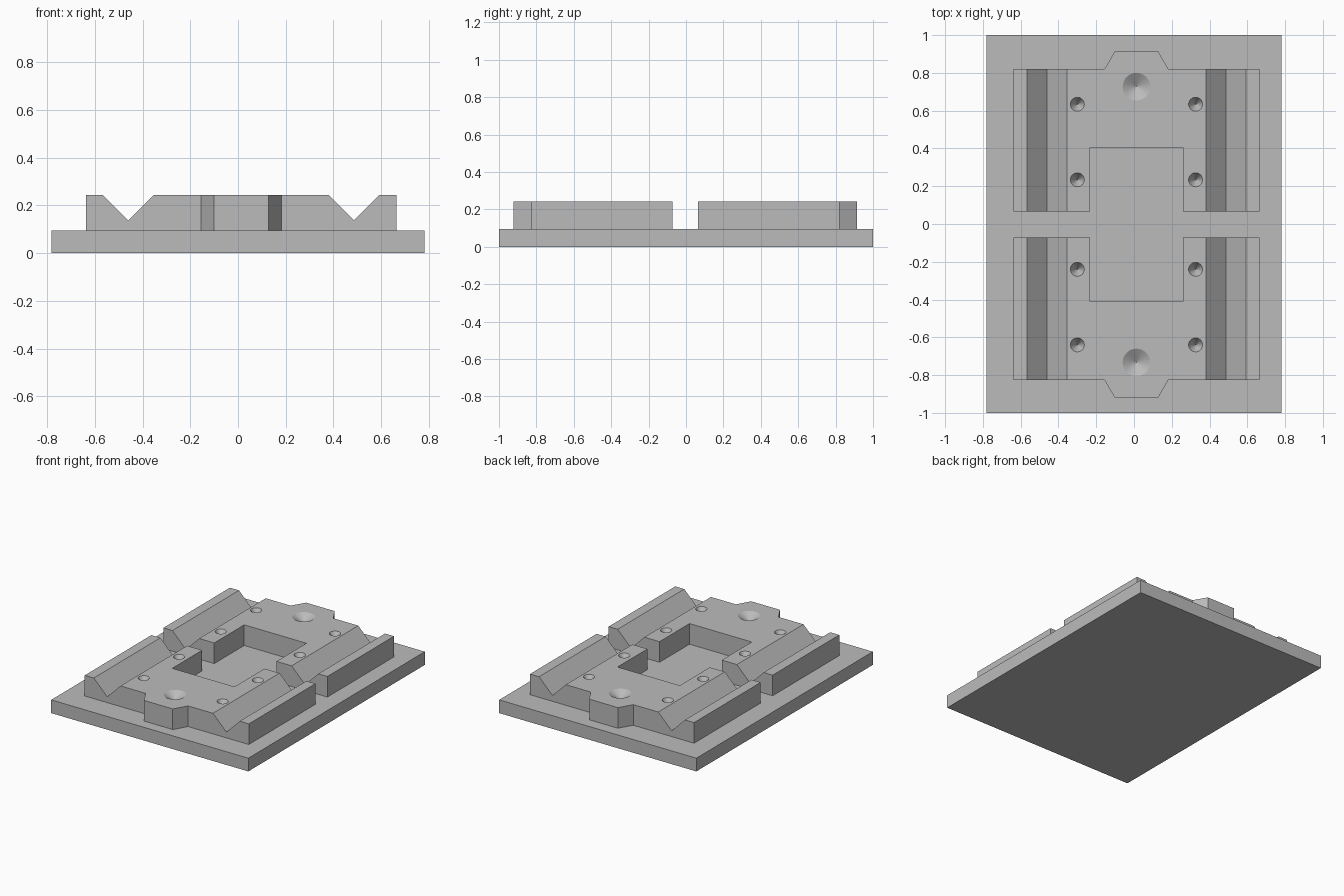
import bpy
import bmesh
from mathutils import Matrix, Vector

cube = bpy.data.objects.get("Cube")
if cube:
    bpy.data.objects.remove(cube, do_unlink=True)

BASE_TOP, TOP = 0.095, 0.243
CX = 0.013          # the raised blocks sit slightly off centre

gray = bpy.data.materials.new("plain gray")
gray.use_nodes = True
color = (0.5, 0.5, 0.5, 1)
gray.diffuse_color = color
gray.node_tree.nodes["Principled BSDF"].inputs["Base Color"].default_value = color


def make_object(name, bm):
    bmesh.ops.recalc_face_normals(bm, faces=bm.faces)
    mesh = bpy.data.meshes.new(name)
    bm.to_mesh(mesh)
    bm.free()
    mesh.materials.append(gray)
    obj = bpy.data.objects.new(name, mesh)
    bpy.context.collection.objects.link(obj)
    return obj


def prism(name, points, offset):
    """Extrude a closed outline along the offset."""
    bm = bmesh.new()
    face = bm.faces.new([bm.verts.new(p) for p in points])
    result = bmesh.ops.extrude_face_region(bm, geom=[face])
    verts = [v for v in result["geom"] if isinstance(v, bmesh.types.BMVert)]
    bmesh.ops.translate(bm, verts=verts, vec=Vector(offset))
    return make_object(name, bm)


def dimple(x, y, radius, depth):
    """Inverted cone that reaches a little above the block top."""
    bm = bmesh.new()
    lift = 0.02
    grow = radius * (depth + lift) / depth
    bmesh.ops.create_cone(bm, cap_ends=True, segments=32, radius1=0, radius2=grow,
                          depth=depth + lift,
                          matrix=Matrix.Translation((x, y, TOP + (lift - depth) / 2)))
    bmesh.ops.remove_doubles(bm, verts=bm.verts, dist=1e-5)
    return make_object("dimple_cutter", bm)


def cut(target, cutter):
    mod = target.modifiers.new("cut", "BOOLEAN")
    mod.operation = "DIFFERENCE"
    mod.solver = "EXACT"
    mod.object = cutter
    cutter.hide_render = True
    bpy.context.view_layer.objects.active = target
    bpy.ops.object.modifier_apply(modifier=mod.name)
    bpy.data.objects.remove(cutter, do_unlink=True)


# Base plate
w = 0.782
prism("base_plate", [(-w, -1, 0), (w, -1, 0), (w, 1, 0), (-w, 1, 0)], (0, 0, BASE_TOP))

# Half outline of a raised block: pocket, inner edge, outer edge, locating tab
half = [(0.247, 0.408), (0.247, 0.068), (0.651, 0.068), (0.651, 0.823),
        (0.169, 0.823), (0.114, 0.918)]
outline = half + [(-x, y) for x, y in reversed(half)]

for name, side in (("back_block", 1), ("front_block", -1)):
    points = [(CX + x, side * y - 0.003, BASE_TOP) for x, y in outline]
    block = prism(name, points, (0, 0, TOP - BASE_TOP))

    for s in (-1, 1):
        # V groove running front to back
        mid, deep, rise = CX + s * 0.473, 0.106, 0.126
        groove = prism("groove_cutter",
                       [(mid, -1, TOP - deep), (mid + rise, -1, TOP - deep + rise),
                        (mid - rise, -1, TOP - deep + rise)], (0, 2, 0))
        cut(block, groove)
        # Small screw dimples
        for y in (0.237, 0.637):
            cut(block, dimple(CX + s * 0.313, side * y - 0.003, 0.037, 0.06))

    # Large locating dimple beside the tab
    cut(block, dimple(CX, side * 0.73 - 0.003, 0.073, 0.045))
